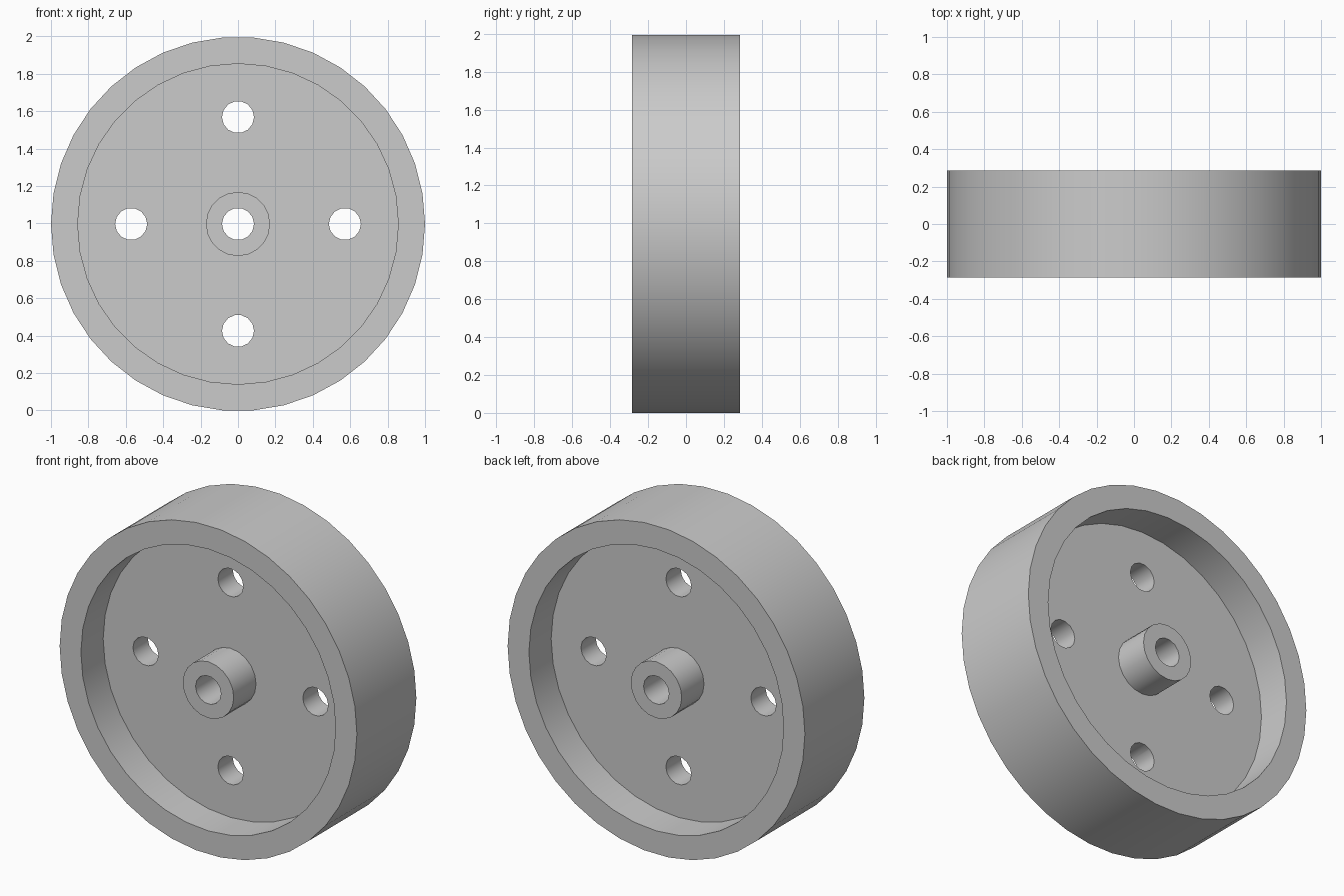
import bpy
from math import radians, cos, sin, pi

cube = bpy.data.objects.get("Cube")
if cube:
    bpy.data.objects.remove(cube, do_unlink=True)

U = 1 / 7                      # design unit: wheel radius is seven units
RADIUS, HALF_WIDTH = 7 * U, 2 * U
RIM_INNER, WEB_HALF = 6 * U, 0.5 * U
HUB_R, HOLE_R, HOLE_RING = 1.2 * U, 0.6 * U, 4 * U
OUTER_SIDES = 38
CENTRE_Z = RADIUS * cos(pi / OUTER_SIDES)

grey = bpy.data.materials.new("plain_grey")
grey.use_nodes = True
colour = (0.6, 0.6, 0.6, 1)
grey.diffuse_color = colour
grey.node_tree.nodes["Principled BSDF"].inputs["Base Color"].default_value = colour


def disc(name, radius, y0, y1, sides, x=0, z=0):
    """Cylinder along y, with a vertex pointing to +x."""
    bpy.ops.mesh.primitive_cylinder_add(vertices=sides, radius=radius, depth=y1 - y0)
    ob = bpy.context.object
    ob.name = name
    for v in ob.data.vertices:
        a, b, c = v.co
        v.co = (b + x, c + (y0 + y1) / 2, a + z + CENTRE_Z)
    ob.data.materials.append(grey)
    return ob


def combine(target, tool, operation):
    """Apply a boolean and remove the tool."""
    bpy.context.view_layer.objects.active = target
    mod = target.modifiers.new("join", 'BOOLEAN')
    mod.operation, mod.solver, mod.object = operation, 'EXACT', tool
    bpy.ops.object.modifier_apply(modifier=mod.name)
    bpy.data.objects.remove(tool, do_unlink=True)


# Rim and web: a solid disc with a recess on each face
wheel = disc("wheel", RADIUS, -HALF_WIDTH, HALF_WIDTH, OUTER_SIDES)
for y0, y1 in ((-0.5, -WEB_HALF), (WEB_HALF, 0.5)):
    combine(wheel, disc("recess", RIM_INNER, y0, y1, 36), 'DIFFERENCE')

# Hub, flush with the rim on both faces
combine(wheel, disc("hub", HUB_R, -HALF_WIDTH, HALF_WIDTH, 20), 'UNION')

# Axle bore and four web holes
combine(wheel, disc("bore", HOLE_R, -1, 1, 14), 'DIFFERENCE')
for i in range(4):
    t = i * pi / 2
    combine(wheel, disc("hole", HOLE_R, -1, 1, 14, HOLE_RING * cos(t), HOLE_RING * sin(t)),
            'DIFFERENCE')

bpy.ops.object.select_all(action='DESELECT')
wheel.select_set(True)
bpy.context.view_layer.objects.active = wheel
bpy.ops.object.shade_smooth_by_angle(angle=radians(35))
